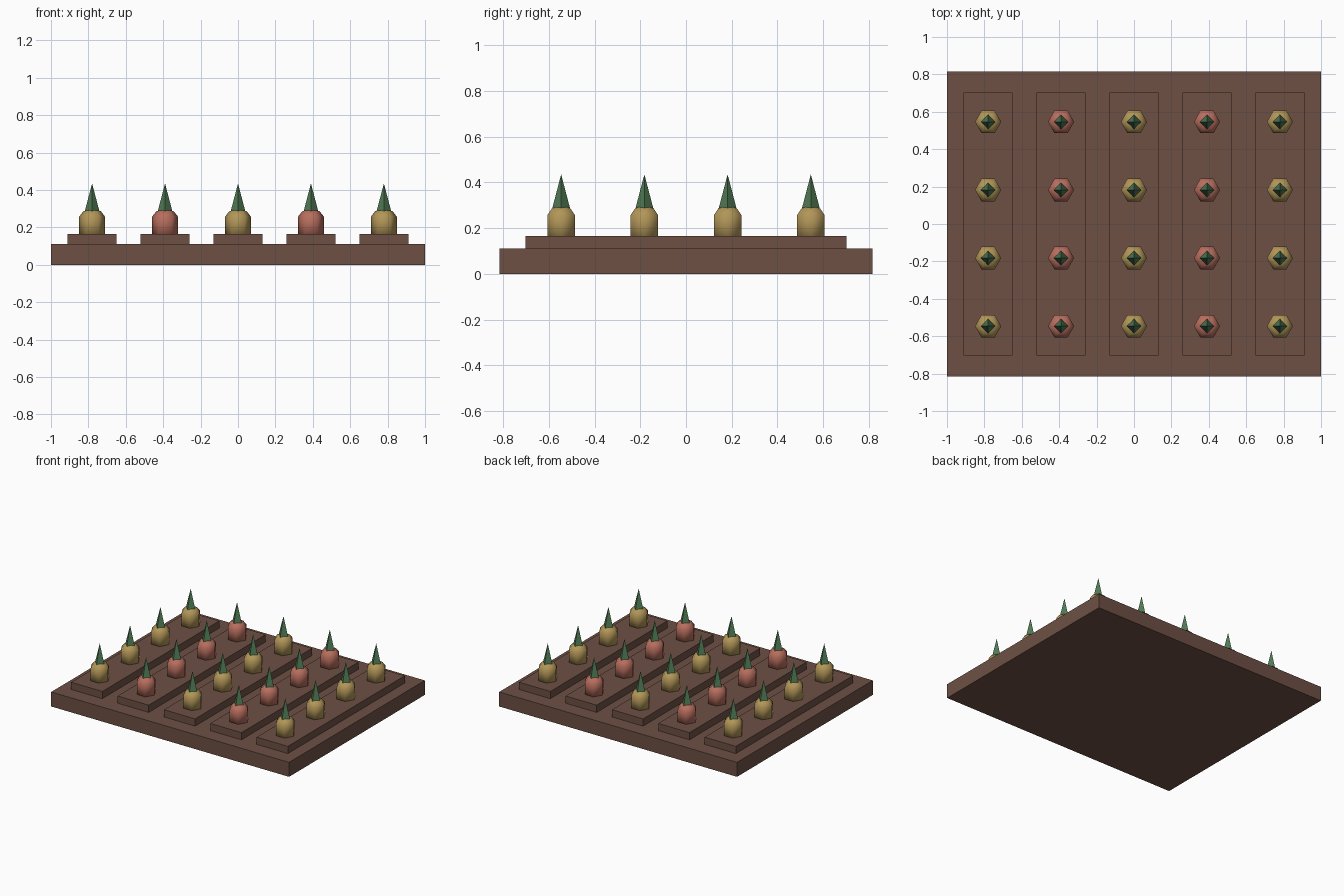
import bpy, bmesh, math

if "Cube" in bpy.data.objects:
    bpy.data.objects.remove(bpy.data.objects["Cube"])


def material(name, srgb):
    m = bpy.data.materials.new(name)
    lin = [((c / 255 + 0.055) / 1.055) ** 2.4 for c in srgb]
    m.diffuse_color = (*lin, 1)
    m.use_nodes = True
    m.node_tree.nodes["Principled BSDF"].inputs["Base Color"].default_value = m.diffuse_color
    return m


SOIL = material("soil_brown", (109, 80, 68))
YELLOW = material("root_yellow", (178, 150, 88))
RED = material("root_red", (184, 110, 94))
GREEN = material("leaf_green", (80, 122, 84))


def box(name, x, y, z0, z1, sx, sy, mat):
    bpy.ops.mesh.primitive_cube_add(size=1, location=(x, y, (z0 + z1) / 2))
    ob = bpy.context.object
    ob.name = name
    ob.scale = (sx, sy, z1 - z0)
    bpy.ops.object.transform_apply(location=False, rotation=False, scale=True)
    ob.data.materials.append(mat)


def lathe_mesh(name, profile, sides, mat, smooth):
    """Spin (radius, z) rings, closed by a flat base and a pointed tip."""
    bm = bmesh.new()
    rings = [[bm.verts.new((r * math.cos(math.tau * i / sides),
                            r * math.sin(math.tau * i / sides), z))
              for i in range(sides)] for r, z in profile[:-1]]
    tip = bm.verts.new((0, 0, profile[-1][1]))
    bm.faces.new(rings[0][::-1])
    for i in range(sides):
        j = (i + 1) % sides
        for a, b in zip(rings, rings[1:]):
            bm.faces.new((a[i], a[j], b[j], b[i]))
        bm.faces.new((rings[-1][i], rings[-1][j], tip))
    for f in bm.faces:
        f.smooth = smooth
    me = bpy.data.meshes.new(name)
    bm.to_mesh(me)
    bm.free()
    me.materials.append(mat)
    return me


def place(name, mesh, x, y):
    ob = bpy.data.objects.new(name, mesh)
    ob.location = (x, y, 0)
    bpy.context.collection.objects.link(ob)


# Six-sided roots with a domed shoulder, and four-sided leaf spikes
root_profile = [(0.07, 0.15), (0.07, 0.256), (0.047, 0.286), (0, 0.30)]
yellow_root = lathe_mesh("yellow_root", root_profile, 6, YELLOW, True)
red_root = lathe_mesh("red_root", root_profile, 6, RED, True)
leaf = lathe_mesh("leaf_spike", [(0.042, 0.275), (0, 0.435)], 4, GREEN, False)

# Plot of soil
box("soil_plot", 0, 0, 0, 0.11, 2, 1.63, SOIL)

# Raised rows with crops
for c in range(5):
    x = (c - 2) * 0.39
    box(f"soil_row_{c + 1}", x, 0, 0.10, 0.165, 0.262, 1.405, SOIL)
    for r in range(4):
        y = (r - 1.5) * 0.364
        place(f"root_{c + 1}_{r + 1}", red_root if c % 2 else yellow_root, x, y)
        place(f"leaf_{c + 1}_{r + 1}", leaf, x, y)
